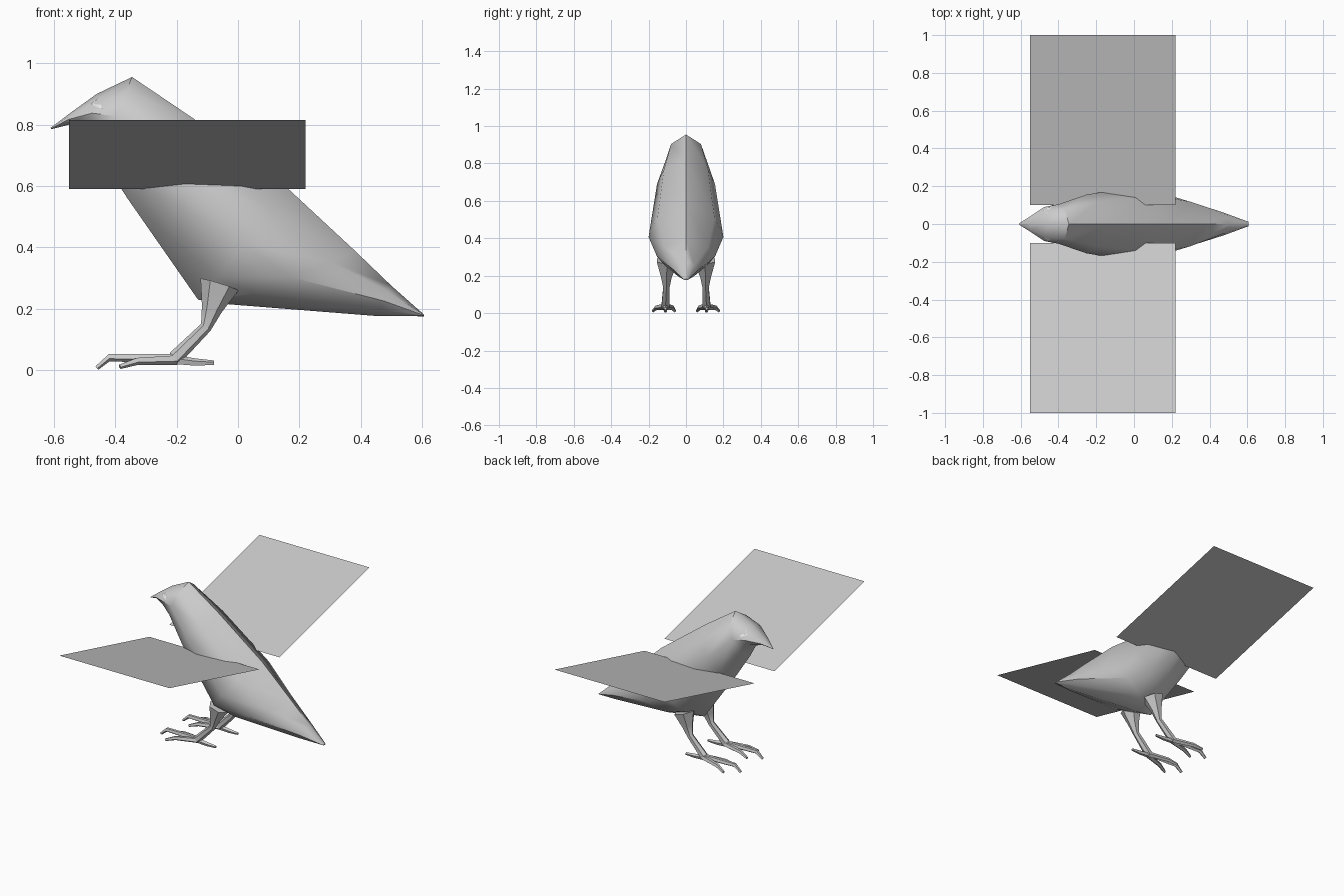
import bpy, bmesh, math
from mathutils import Vector
from mathutils.bvhtree import BVHTree

cube = bpy.data.objects.get("Cube")
if cube:
    bpy.data.objects.remove(cube, do_unlink=True)


def make_material(name, value):
    mat = bpy.data.materials.new(name)
    mat.use_nodes = True
    color = (value, value, value, 1)
    mat.diffuse_color = color
    mat.node_tree.nodes["Principled BSDF"].inputs["Base Color"].default_value = color
    return mat


grey = make_material("plain grey", 0.6)
white = make_material("eye white", 0.95)


def add_object(name, bm, mat, smooth_angle=None, recalc=True):
    if recalc:
        bmesh.ops.recalc_face_normals(bm, faces=bm.faces)
    mesh = bpy.data.meshes.new(name)
    bm.to_mesh(mesh)
    obj = bpy.data.objects.new(name, mesh)
    bpy.context.collection.objects.link(obj)
    mesh.materials.append(mat)
    if smooth_angle:
        bpy.ops.object.select_all(action="DESELECT")
        obj.select_set(True)
        bpy.context.view_layer.objects.active = obj
        bpy.ops.object.shade_smooth_by_angle(angle=math.radians(smooth_angle))
    return obj


def skin(bm, rings):
    """Bridge equal rings of points with quads and cap both ends."""
    loops = [[bm.verts.new(p) for p in ring] for ring in rings]
    n = len(loops[0])
    for a, b in zip(loops, loops[1:]):
        for i in range(n):
            j = (i + 1) % n
            bm.faces.new((a[i], a[j], b[j], b[i]))
    bm.faces.new(loops[0])
    bm.faces.new(loops[-1][::-1])


def tube(bm, points, radii, sides=5):
    points = [Vector(p) for p in points]
    rings = []
    for i, (p, r) in enumerate(zip(points, radii)):
        along = points[min(i + 1, len(points) - 1)] - points[max(i - 1, 0)]
        side = along.cross(Vector((0, 1, 0))).normalized()
        across = along.cross(side).normalized()
        angles = [math.tau * k / sides for k in range(sides)]
        rings.append([p + r * (side * math.cos(a) + across * math.sin(a)) for a in angles])
    skin(bm, rings)


# Body from beak to tail: top x, top z, bottom x, bottom z, half width
stations = [
    (-0.61, 0.79, -0.608, 0.785, 0.003),
    (-0.55, 0.835, -0.55, 0.80, 0.04),
    (-0.46, 0.90, -0.49, 0.775, 0.09),
    (-0.345, 0.955, -0.45, 0.70, 0.105),
    (-0.145, 0.82, -0.36, 0.56, 0.155),
    (0.17, 0.585, -0.13, 0.23, 0.2),
    (0.38, 0.39, -0.03, 0.215, 0.155),
    (0.50, 0.275, 0.45, 0.177, 0.06),
    (0.605, 0.182, 0.605, 0.176, 0.012),
]
section = [(0, 0), (0.2, 0.76), (0.5, 1), (0.8, 0.7), (1, 0),
           (0.8, -0.7), (0.5, -1), (0.2, -0.76)]
body = bmesh.new()
skin(body, [[(tx + t * (bx - tx), w * s, tz + t * (bz - tz)) for t, s in section]
            for tx, tz, bx, bz, w in stations])
add_object("body", body, grey, 45)
surface = BVHTree.FromBMesh(body)

eye_outline = [(-0.48, 0.867), (-0.456, 0.885), (-0.44, 0.85)]
toes = {
    "middle": [(-0.2, 0.11, 0.04), (-0.42, 0.11, 0.042), (-0.46, 0.11, 0.008)],
    "inner": [(-0.2, 0.105, 0.035), (-0.33, 0.075, 0.03), (-0.385, 0.06, 0.012)],
    "outer": [(-0.2, 0.115, 0.035), (-0.33, 0.155, 0.03), (-0.385, 0.175, 0.012)],
    "back": [(-0.22, 0.11, 0.035), (-0.14, 0.11, 0.026), (-0.078, 0.11, 0.024)],
}

for label, s in (("left", 1), ("right", -1)):
    # Flat raised wing
    bm = bmesh.new()
    corners = [(-0.55, 0.1, 0.59), (0.22, 0.1, 0.59), (0.22, 1, 0.815), (-0.55, 1, 0.815)]
    verts = [bm.verts.new((x, s * y, z)) for x, y, z in corners]
    bm.faces.new(verts if s > 0 else verts[::-1])
    add_object(label + "_wing", bm, grey, recalc=False)

    # Leg with thigh and shank
    bm = bmesh.new()
    path = [(-0.06, 0.1, 0.28), (-0.085, 0.105, 0.2), (-0.105, 0.105, 0.14), (-0.205, 0.11, 0.04)]
    tube(bm, [(x, s * y, z) for x, y, z in path], (0.065, 0.034, 0.019, 0.024), 6)
    add_object(label + "_leg", bm, grey, 50)

    # Foot with three front toes and one back toe
    bm = bmesh.new()
    for toe in toes.values():
        tube(bm, [(x, s * y, z) for x, y, z in toe], (0.017, 0.013, 0.008))
    add_object(label + "_foot", bm, grey, 40)

    # Eye plate just above the head surface
    bm = bmesh.new()
    verts = []
    for x, z in eye_outline:
        hit = surface.ray_cast(Vector((x, s, z)), Vector((0, -s, 0)))[0]
        y = hit.y if hit else s * 0.07
        verts.append(bm.verts.new((x, y + s * 0.007, z)))
    face = bm.faces.new(verts)
    face.normal_update()
    if face.normal.y * s < 0:
        face.normal_flip()
    add_object(label + "_eye", bm, white, recalc=False)
